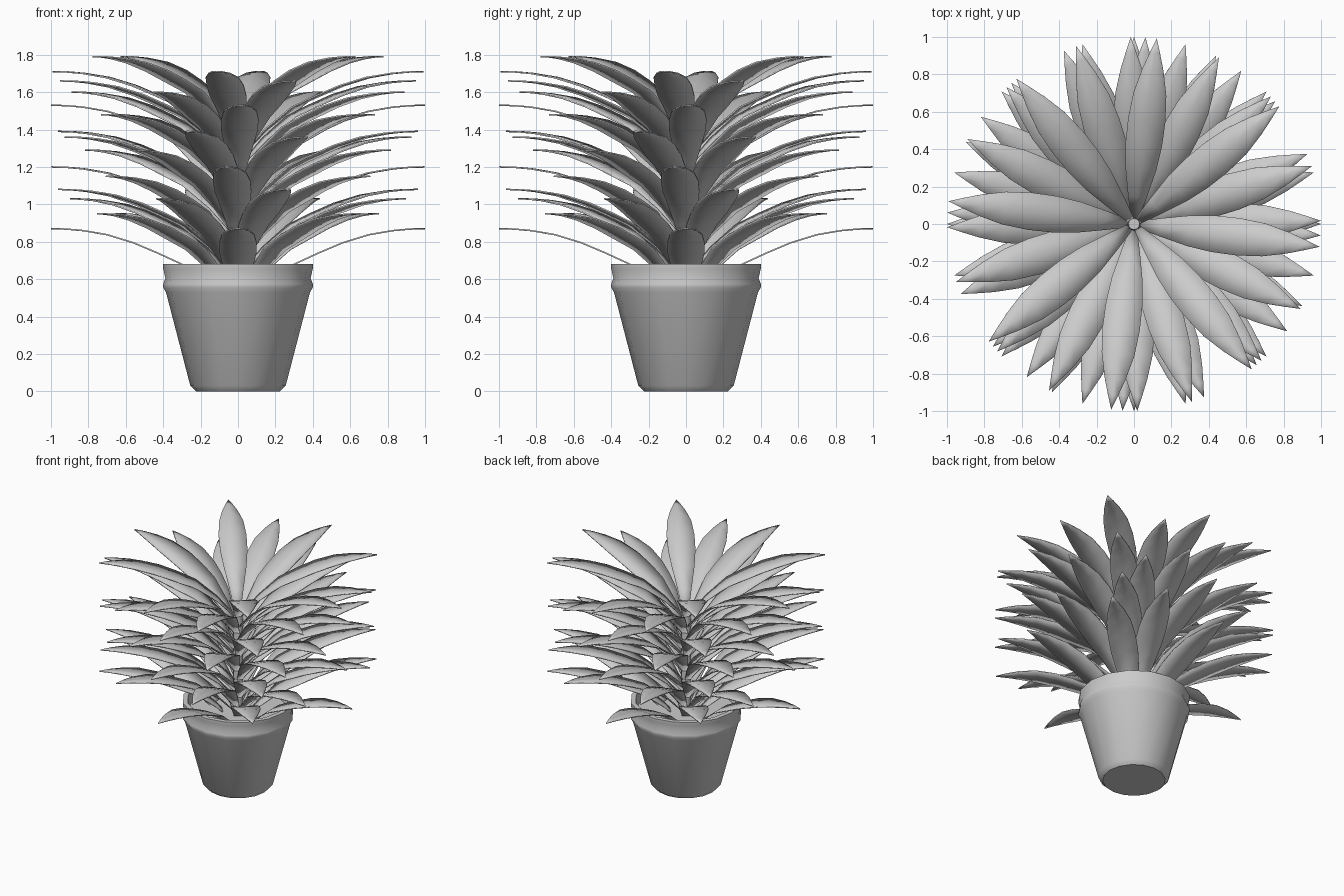
import bpy, bmesh
from math import sin, cos, pi, radians

if "Cube" in bpy.data.objects:
    bpy.data.objects.remove(bpy.data.objects["Cube"])


def make_object(name, bm, angle=40):
    bmesh.ops.recalc_face_normals(bm, faces=bm.faces)
    mesh = bpy.data.meshes.new(name)
    bm.to_mesh(mesh)
    bm.free()
    ob = bpy.data.objects.new(name, mesh)
    bpy.context.collection.objects.link(ob)
    bpy.ops.object.select_all(action='DESELECT')
    ob.select_set(True)
    bpy.context.view_layer.objects.active = ob
    bpy.ops.object.shade_smooth_by_angle(angle=radians(angle))
    return ob


def lathe(name, profile, sides):
    """Revolve (radius, height) points around z and cap both ends."""
    bm = bmesh.new()
    rings = [[bm.verts.new((r * cos(2 * pi * i / sides), r * sin(2 * pi * i / sides), z))
              for i in range(sides)] for r, z in profile]
    for a, b in zip(rings, rings[1:]):
        for i in range(sides):
            j = (i + 1) % sides
            bm.faces.new((a[i], a[j], b[j], b[i]))
    bm.faces.new(rings[0])
    bm.faces.new(rings[-1])
    return make_object(name, bm)


# Pot with rolled rim; the inner end cap is the soil surface
lathe("pot", [(0.225, 0), (0.255, 0.03), (0.385, 0.53), (0.4, 0.555), (0.4, 0.575),
              (0.388, 0.605), (0.4, 0.655), (0.4, 0.68), (0.365, 0.68), (0.35, 0.6)], 16)
lathe("soil", [(0.35, 0.59), (0.35, 0.605)], 16)

# Slim stem up the middle
lathe("stem", [(0.035, 0.6), (0.035, 1.3), (0.03, 1.4)], 12)

# Leaf shape: (distance from axis, height relative to tip, half width)
LEAF = [(0.03, -0.44, 0.02), (0.15, -0.31, 0.05), (0.3, -0.19, 0.083),
        (0.43, -0.13, 0.098), (0.56, -0.075, 0.1), (0.7, -0.032, 0.088),
        (0.83, -0.01, 0.057), (0.92, -0.002, 0.028)]

# Tiers of four leaves: (tip height, turn in degrees)
TIERS = [(0.87, 0), (0.95, 41), (1.03, -26), (1.08, 16), (1.15, 45),
         (1.20, -3.5), (1.29, -35), (1.36, 22), (1.39, -16), (1.48, 43),
         (1.53, 1), (1.60, -27), (1.66, 18), (1.71, -7), (1.79, 39)]


def add_leaf(bm, tip_z, turn):
    c, s = cos(turn), sin(turn)

    def vert(r, w, z):
        return bm.verts.new((r * c - w * s, r * s + w * c, tip_z + z))

    rows = [[vert(r, -w, z), vert(r, 0, z), vert(r, w, z)] for r, z, w in LEAF]
    tip = vert(1.0, 0, 0)
    for a, b in zip(rows, rows[1:]):
        for k in (0, 1):
            bm.faces.new((a[k], b[k], b[k + 1], a[k + 1]))
    for k in (0, 1):
        bm.faces.new((rows[-1][k], tip, rows[-1][k + 1]))


# Foliage, one object per tier
for n, (z, turn) in enumerate(TIERS):
    bm = bmesh.new()
    for q in range(4):
        add_leaf(bm, z, radians(turn + 90 * q))
    leaves = make_object(f"leaf_tier_{n + 1}", bm)
    solid = leaves.modifiers.new("thickness", 'SOLIDIFY')
    solid.thickness = 0.008
    solid.offset = 0
